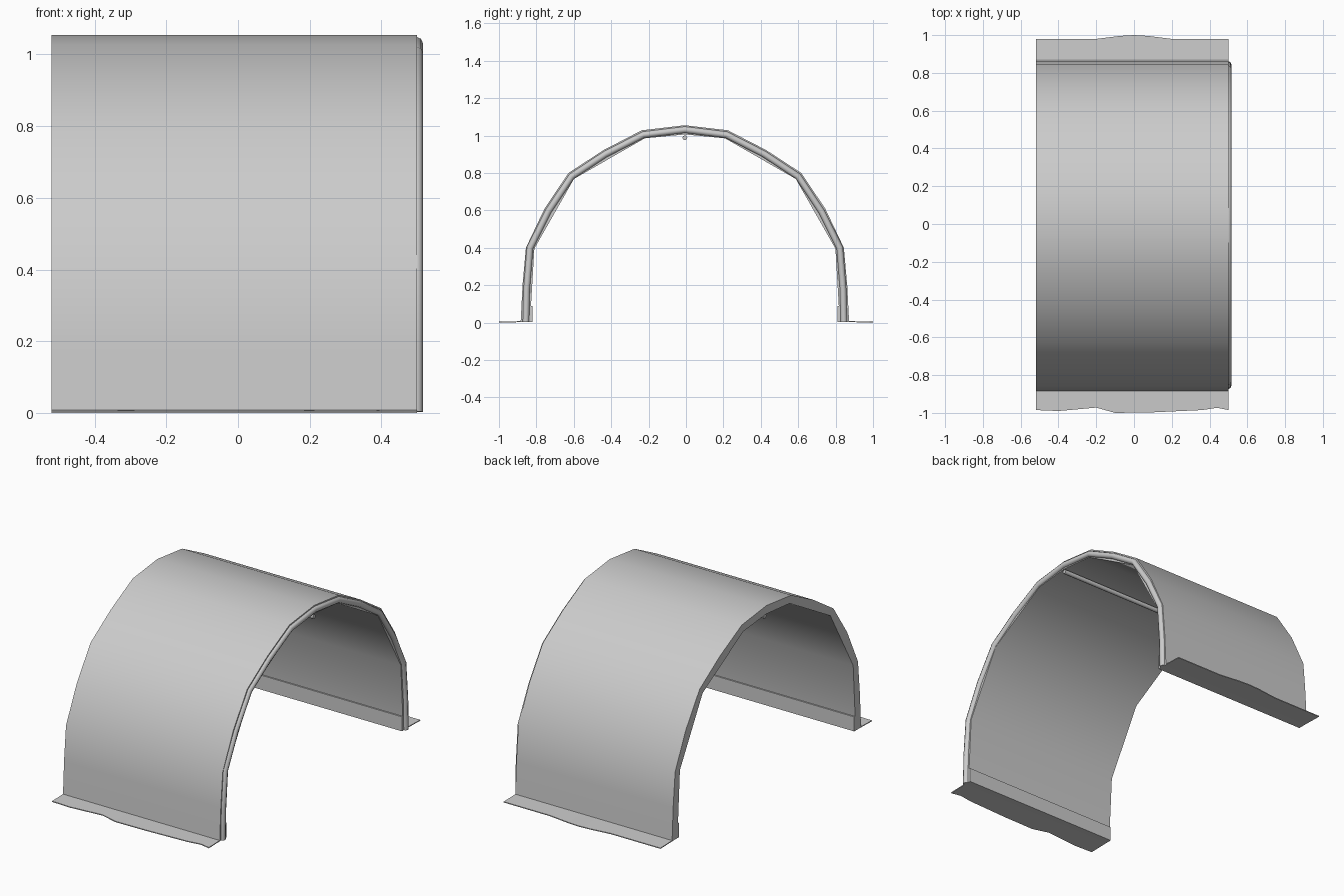
import bpy, bmesh, math
from mathutils import Vector

if "Cube" in bpy.data.objects:
    bpy.data.objects.remove(bpy.data.objects["Cube"], do_unlink=True)

CENTRE = -0.006          # arch centre line in y
X0, X1 = -0.52, 0.50     # ends of the cover

grey = bpy.data.materials.new("cover_grey")
grey.use_nodes = True
GREY = (0.6, 0.6, 0.6, 1)
grey.diffuse_color = GREY
grey.node_tree.nodes["Principled BSDF"].inputs["Base Color"].default_value = GREY


def finish(name, bm, angle=35):
    bmesh.ops.recalc_face_normals(bm, faces=bm.faces)
    mesh = bpy.data.meshes.new(name)
    bm.to_mesh(mesh)
    bm.free()
    mesh.materials.append(grey)
    obj = bpy.data.objects.new(name, mesh)
    bpy.context.collection.objects.link(obj)
    bpy.ops.object.select_all(action="DESELECT")
    obj.select_set(True)
    bpy.context.view_layer.objects.active = obj
    bpy.ops.object.shade_smooth_by_angle(angle=math.radians(angle))
    return obj


def arch(half):
    """Mirror a half profile (foot to crest) into a full arch."""
    left = [(CENTRE - y, z) for y, z in half]
    right = [(CENTRE + y, z) for y, z in reversed(half[:-1])]
    return left + right


def extrude(name, loop, x0, x1):
    bm = bmesh.new()
    face = bm.faces.new([bm.verts.new((x0, y, z)) for y, z in loop])
    new = bmesh.ops.extrude_face_region(bm, geom=[face])["geom"]
    moved = [v for v in new if isinstance(v, bmesh.types.BMVert)]
    bmesh.ops.translate(bm, verts=moved, vec=(x1 - x0, 0, 0))
    return finish(name, bm)


def tube(name, path, radius, across, sides=8):
    """Sweep a ring along a path lying in a plane normal to across."""
    bm = bmesh.new()
    across = Vector(across)
    rings = []
    for i, p in enumerate(path):
        a, b = path[max(i - 1, 0)], path[min(i + 1, len(path) - 1)]
        out = (b - a).normalized().cross(across)
        rings.append([bm.verts.new(p + radius * (math.cos(t) * out + math.sin(t) * across))
                      for t in (math.tau * k / sides for k in range(sides))])
    for r, s in zip(rings, rings[1:]):
        for k in range(sides):
            j = (k + 1) % sides
            bm.faces.new((r[k], r[j], s[j], s[k]))
    bm.faces.new(rings[0])
    bm.faces.new(rings[-1])
    return finish(name, bm, 50)


# Arched cover: fine outer skin, coarser inner skin
outer = [(0.878, 0.003), (0.868, 0.2), (0.85, 0.4), (0.75, 0.61), (0.622, 0.8),
         (0.435, 0.922), (0.23, 1.028), (0, 1.055)]
inner = [(0.828, 0.003), (0.805, 0.395), (0.593, 0.768), (0.215, 0.985), (0, 1.006)]
extrude("arched_cover", arch(outer) + arch(inner)[::-1], X0, X1)

# End hoop
hoop = [(0.85, 0.003), (0.846, 0.18), (0.828, 0.4), (0.73, 0.595), (0.605, 0.782),
        (0.425, 0.9), (0.222, 1.004), (0, 1.031)]
tube("end_hoop", [Vector((0.498, y, z)) for y, z in arch(hoop)], 0.018, (1, 0, 0))

# Ridge pole under the crest
tube("ridge_pole", [Vector((X0 + 0.01, CENTRE, 0.988)), Vector((X1, CENTRE, 0.988))],
     0.013, (0, 0, 1))

# Hems along the inner feet
for name, side in (("front_hem", -1), ("back_hem", 1)):
    extrude(name, [(CENTRE + side * y, z) for y, z in
                   ((0.84, 0.003), (0.815, 0.003), (0.815, 0.088), (0.84, 0.088))], X0, X1)

# Ground flaps with wavy free edges: (x, reach)
flaps = {
    "front_flap": (-1, [(X0, 0.985), (-0.4, 0.99), (-0.2, 0.972), (-0.1, 1.0),
                        (0.1, 0.997), (0.36, 0.985), (0.44, 0.973), (X1, 0.985)]),
    "back_flap": (1, [(X0, 0.98), (-0.2, 0.98), (-0.07, 0.996), (0, 1.0),
                      (0.07, 0.996), (0.2, 0.98), (X1, 0.98)]),
}
for name, (side, edge) in flaps.items():
    bm = bmesh.new()
    rows = [[bm.verts.new((x, side * y, z)) for z in (0, 0.005)]
            + [bm.verts.new((x, side * 0.86, z)) for z in (0.008, 0.003)] for x, y in edge]
    for r, s in zip(rows, rows[1:]):
        for k in range(4):
            j = (k + 1) % 4
            bm.faces.new((r[k], r[j], s[j], s[k]))
    bm.faces.new(rows[0])
    bm.faces.new(rows[-1])
    finish(name, bm)
